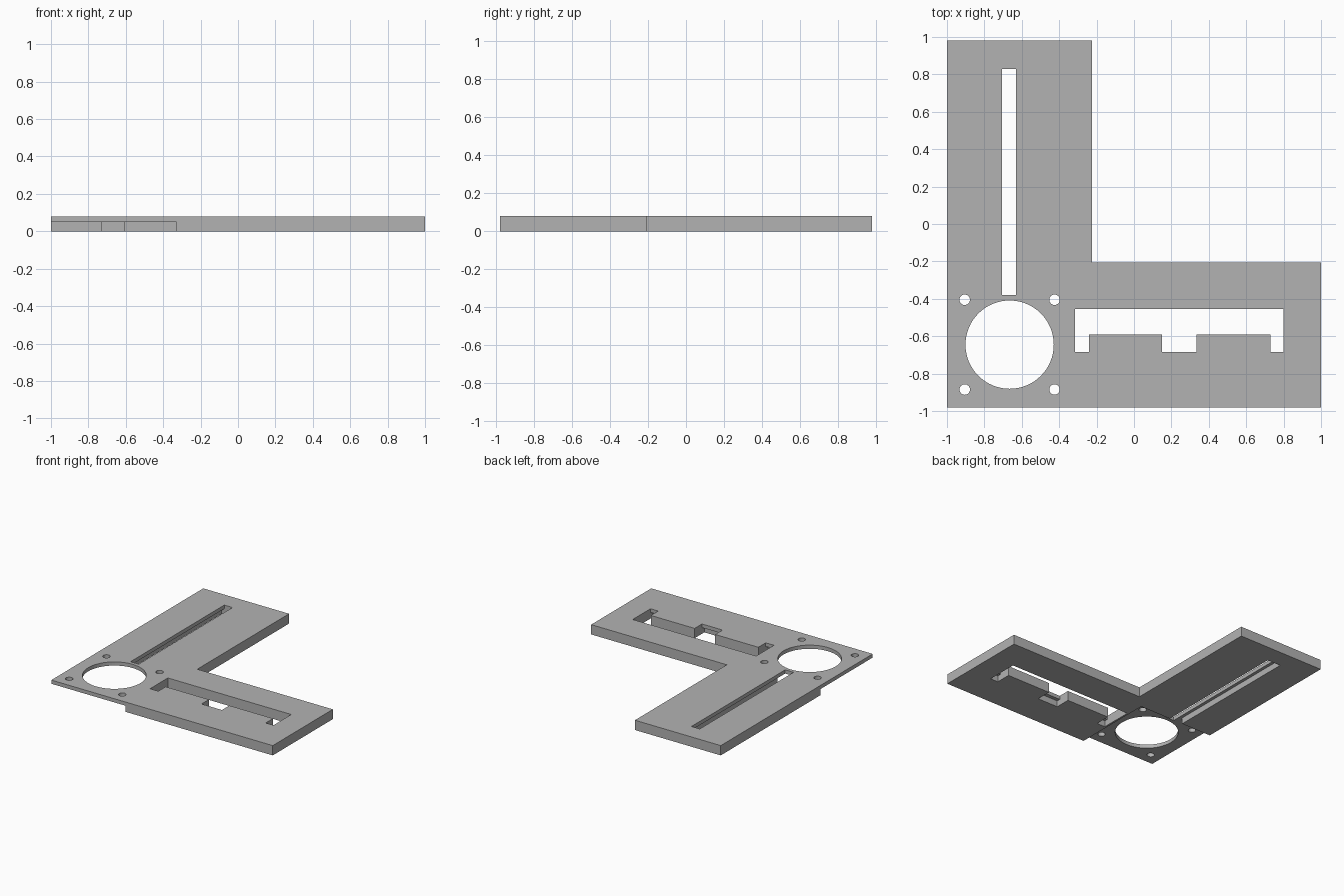
import bpy
import bmesh

if "Cube" in bpy.data.objects:
    bpy.data.objects.remove(bpy.data.objects["Cube"], do_unlink=True)

TOP = 0.08    # plate thickness
STEP = 0.05   # height of the underside recesses
OVER = 0.1    # cutter overshoot

grey = bpy.data.materials.new("plain_grey")
grey.use_nodes = True
grey.diffuse_color = (0.45, 0.45, 0.45, 1)
grey.node_tree.nodes["Principled BSDF"].inputs["Base Color"].default_value = (0.45, 0.45, 0.45, 1)


def prism(name, outline, z0, z1):
    """Extrude a flat outline between two heights."""
    bm = bmesh.new()
    face = bm.faces.new([bm.verts.new((x, y, z0)) for x, y in outline])
    side = bmesh.ops.extrude_face_region(bm, geom=[face])
    verts = [v for v in side["geom"] if isinstance(v, bmesh.types.BMVert)]
    bmesh.ops.translate(bm, verts=verts, vec=(0, 0, z1 - z0))
    bmesh.ops.recalc_face_normals(bm, faces=bm.faces)
    mesh = bpy.data.meshes.new(name)
    bm.to_mesh(mesh)
    bm.free()
    mesh.materials.append(grey)
    obj = bpy.data.objects.new(name, mesh)
    bpy.context.collection.objects.link(obj)
    return obj


def cut(cutter):
    """Subtract a cutter from the plate and discard it."""
    mod = plate.modifiers.new(cutter.name, "BOOLEAN")
    mod.operation = "DIFFERENCE"
    mod.solver = "EXACT"
    mod.object = cutter
    bpy.context.view_layer.objects.active = plate
    bpy.ops.object.modifier_apply(modifier=mod.name)
    bpy.data.objects.remove(cutter, do_unlink=True)


def cut_box(name, x0, x1, y0, y1, height=TOP + OVER):
    cut(prism(name, [(x0, y0), (x1, y0), (x1, y1), (x0, y1)], -OVER, height))


def cut_hole(name, x, y, radius, sides):
    bpy.ops.mesh.primitive_cylinder_add(vertices=sides, radius=radius, depth=1, location=(x, y, 0))
    hole = bpy.context.object
    hole.name = name
    cut(hole)


# L-shaped plate
plate = prism("mounting_plate", [(-1, -0.98), (1, -0.98), (1, -0.205), (-0.225, -0.205),
                                 (-0.225, 0.98), (-1, 0.98)], 0, TOP)

# Thin corner: square recess in the underside
cut_box("corner_recess", -1 - OVER, -0.33, -0.98 - OVER, -0.31, STEP)

# Long slot with a wider channel below it
cut_box("slot_channel", -0.73, -0.61, -0.35, 0.83, STEP)
cut_box("long_slot", -0.705, -0.63, -0.38, 0.83)

# Wide opening with three notches, each undercut from below
cut_box("wide_opening", -0.315, 0.8, -0.59, -0.455)
for x0, x1 in ((-0.315, -0.24), (0.15, 0.335), (0.73, 0.8)):
    cut_box("notch", x0, x1, -0.685, -0.55)
    cut_box("notch_undercut", x0, x1, -0.715, -0.55, STEP)

# Round opening and its four screw holes
CX, CY, REACH = -0.665, -0.645, 0.24
cut_hole("round_opening", CX, CY, 0.236, 64)
for sx in (-1, 1):
    for sy in (-1, 1):
        cut_hole("screw_hole", CX + sx * REACH, CY + sy * REACH, 0.028, 24)
